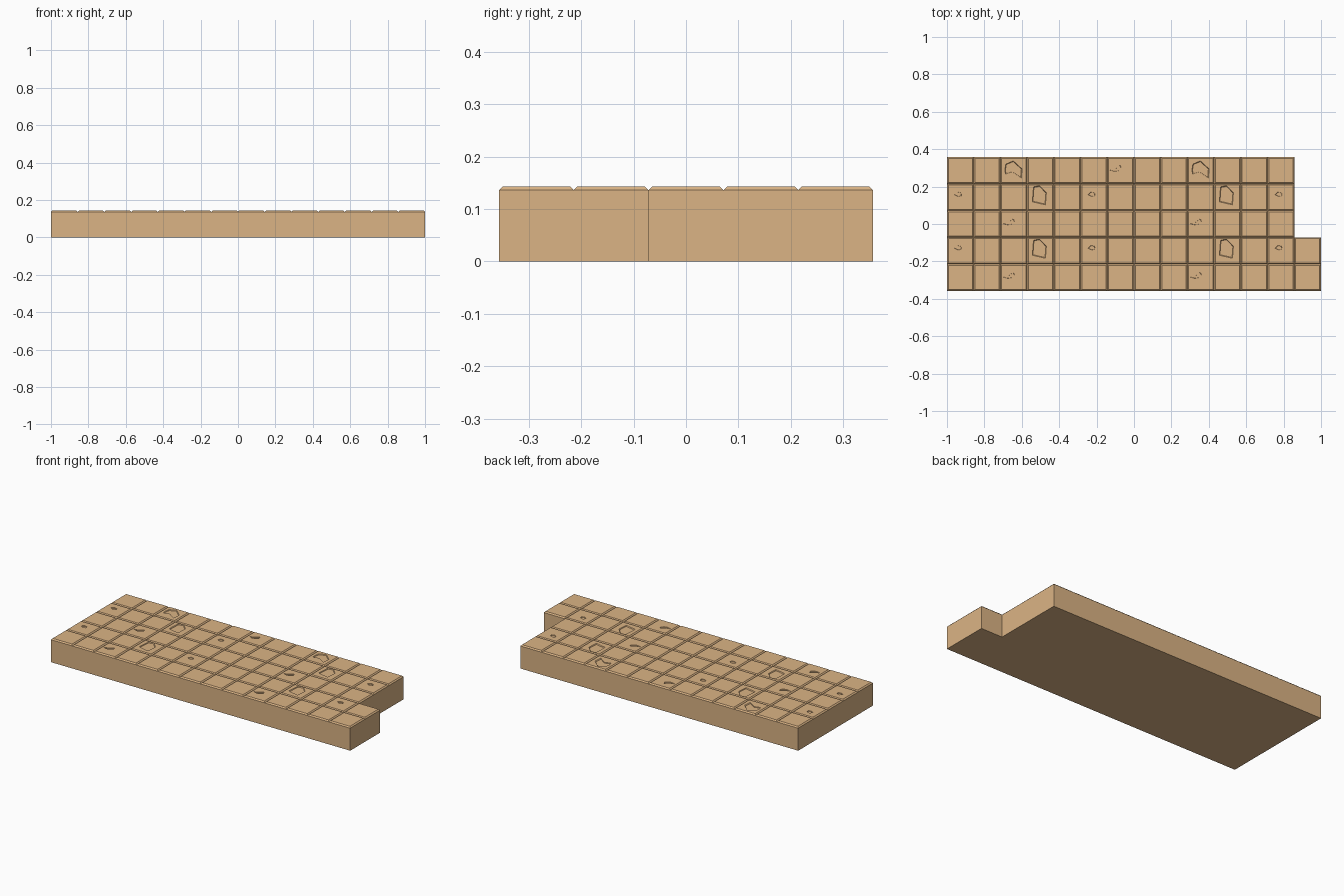
import bpy, bmesh
from mathutils import Vector

if "Cube" in bpy.data.objects:
    bpy.data.objects.remove(bpy.data.objects["Cube"])

T = 1 / 7            # tile size
X0, Y0 = -1.0, -2.5 * T
Z_GROOVE, Z_TOP, Z_CHIP = 0.136, 0.143, 0.1385
BEVEL = 0.007

mat = bpy.data.materials.new("sandstone")
mat.diffuse_color = (0.71, 0.456, 0.234, 1)
mat.use_nodes = True
mat.node_tree.nodes["Principled BSDF"].inputs["Base Color"].default_value = mat.diffuse_color


def make_object(name, bm):
    me = bpy.data.meshes.new(name)
    bm.to_mesh(me)
    bm.free()
    me.materials.append(mat)
    ob = bpy.data.objects.new(name, me)
    bpy.context.collection.objects.link(ob)
    return ob


def ring(bm, pts, z):
    return [bm.verts.new((x, y, z)) for x, y in pts]


def bridge(bm, a, b):
    n = len(a)
    for i in range(n):
        j = (i + 1) % n
        bm.faces.new((a[i], a[j], b[j], b[i]))


def loop_edges(bm, vs):
    return [bm.edges.new((vs[i], vs[(i + 1) % len(vs)]))
            if not bm.edges.get((vs[i], vs[(i + 1) % len(vs)]))
            else bm.edges.get((vs[i], vs[(i + 1) % len(vs)])) for i in range(len(vs))]


# Slab: underside and walls with the stepped corner
bm = bmesh.new()
step = Y0 + 2 * T
outline = [(-1, Y0), (1, Y0), (1, step), (1 - T, step), (1 - T, -Y0), (-1, -Y0)]
low = ring(bm, outline, 0)
bridge(bm, low, ring(bm, outline, Z_GROOVE))
bm.faces.new(low[::-1])
make_object("slab", bm)

# Chip outlines, measured from the lower left corner of a tile
LARGE = [(.024, .076), (.029, .106), (.069, .123), (.116, .080),
         (.112, .032), (.064, .064), (.027, .053)]
SQUARE = [(.028, .047), (.034, .127), (.066, .134), (.103, .095), (.098, .031)]
CRACK = [(.012, .074), (.04, .078), (.07, .10), (.075, .085), (.06, .07), (.04, .066)]
NICK = [(.04, .085), (.055, .10), (.075, .095), (.078, .08), (.06, .075)]
chips = {(6, 4): CRACK}
for c in (0, 7):
    chips[(2 + c, 4)] = LARGE
    for r in (1, 3):
        chips[(3 + c, r)] = SQUARE
    for r in (0, 2):
        chips[(2 + c, r)] = CRACK
for c in (0, 5, 12):
    for r in (1, 3):
        chips[(c, r)] = NICK

# Paving tiles: bevelled tops, some with a sunken chip
bm = bmesh.new()
for c in range(14):
    for r in range(5):
        if c == 13 and r > 1:
            continue
        x, y = X0 + c * T, Y0 + r * T

        def square(d):
            return [(x + d, y + d), (x + T - d, y + d),
                    (x + T - d, y + T - d), (x + d, y + T - d)]

        top = ring(bm, square(BEVEL), Z_TOP)
        bridge(bm, ring(bm, square(0), Z_GROOVE), top)
        chip = chips.get((c, r))
        if not chip:
            bm.faces.new(top)
            continue
        mid = sum((Vector(p) for p in chip), Vector((0, 0))) / len(chip)
        inner = [Vector(p).lerp(mid, 0.08) for p in chip]
        rim = ring(bm, [(x + u, y + v) for u, v in chip], Z_TOP)
        floor = ring(bm, [(x + u, y + v) for u, v in inner], Z_CHIP)
        bmesh.ops.triangle_fill(bm, use_beauty=True, normal=(0, 0, 1),
                                edges=loop_edges(bm, top) + loop_edges(bm, rim))
        bridge(bm, rim, floor)
        bm.faces.new(floor)
bmesh.ops.remove_doubles(bm, verts=bm.verts[:], dist=0.0001)
bm.normal_update()
for f in bm.faces:
    if f.normal.z < 0:
        f.normal_flip()
make_object("paving_tiles", bm)
